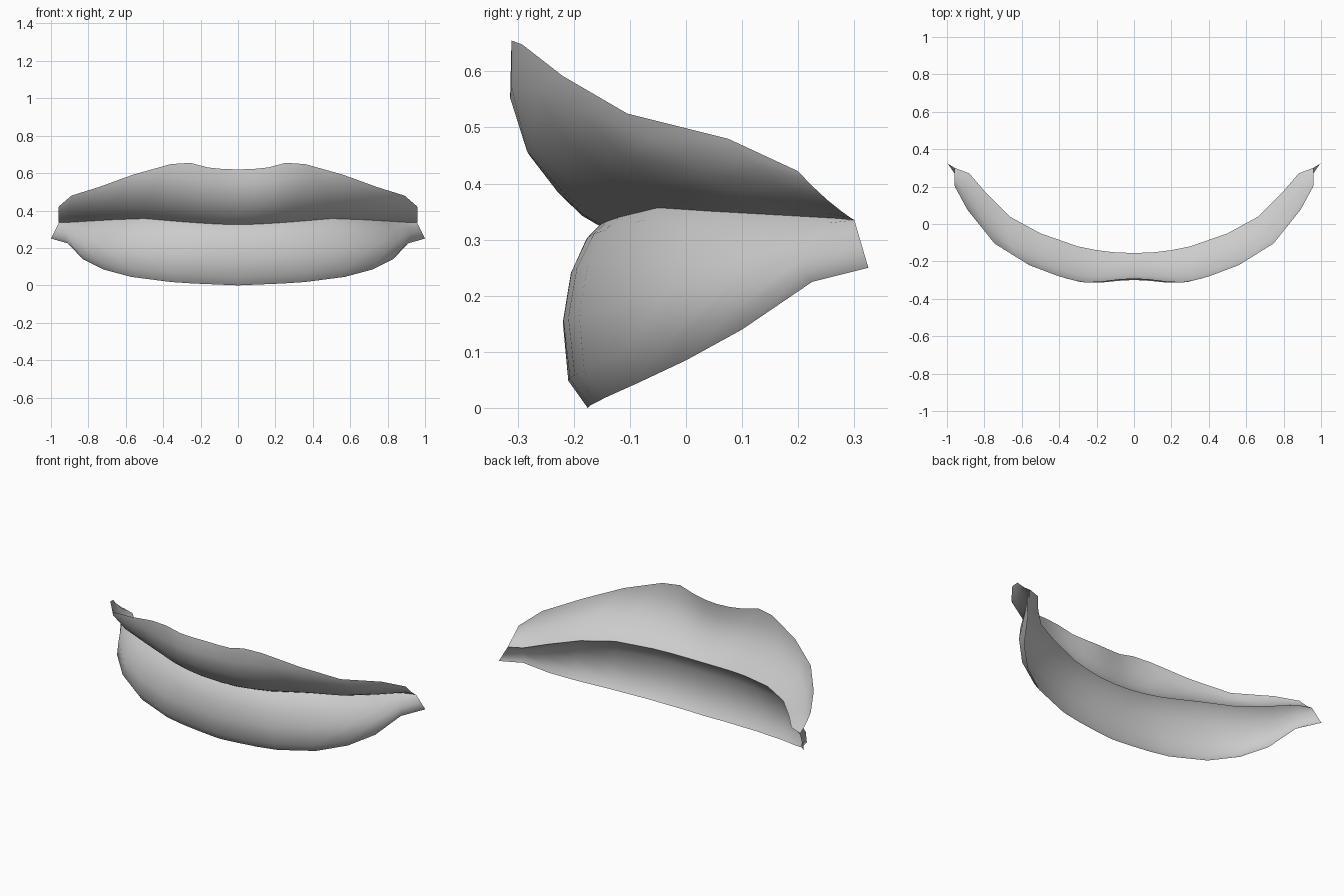
import bpy, bmesh
from mathutils import Vector

if "Cube" in bpy.data.objects:
    bpy.data.objects.remove(bpy.data.objects["Cube"])

# Guide curves of one half, from the middle to the mouth corner
top_edge = [(0, -.29, .62), (.08, -.295, .622), (.16, -.305, .63), (.255, -.311, .655),
            (.36, -.292, .648), (.56, -.22, .592), (.745, -.105, .525), (.89, .075, .48),
            (.958, .2, .422)]
mouth_line = [(0, -.155, .325), (.1, -.152, .327), (.2, -.14, .333), (.3, -.12, .34),
              (.5, -.05, .357), (.665, .04, .351), (.79, .165, .344), (.88, .27, .338),
              (.958, .3, .335)]
bottom_edge = [(0, -.175, 0), (.12, -.17, .005), (.24, -.16, .01), (.36, -.145, .018),
               (.57, -.085, .045), (.72, 0, .085), (.83, .1, .14), (.91, .225, .225),
               (1, .325, .25)]

# Cross-sections: (share of the way from the mouth line, forward bulge)
upper_section = [(.06, .026), (.2, .054), (.42, .075), (.74, .052), (1, 0)]
lower_section = [(.07, .023), (.26, .05), (.53, .06), (.85, .042), (1, 0)]
upper_fullness = [.85, .9, 1, 1, .95, .8, .6, .4, .1]
lower_fullness = [.9, .95, 1, 1, 1, 1, .9, .6, 0]


def outward(i):
    """Horizontal direction facing out of the mouth at column i."""
    if i == 0:
        return Vector((0, -1, 0))
    a = Vector(mouth_line[i - 1])
    b = Vector(mouth_line[min(i + 1, len(mouth_line) - 1)])
    d = b - a
    return Vector((d.y, -d.x, 0)).normalized()


def make_lip(name, edge, section, fullness, flip):
    bm = bmesh.new()
    columns = []
    for i, (m, e) in enumerate(zip(mouth_line, edge)):
        m, e = Vector(m), Vector(e)
        n = outward(i)
        col = [bm.verts.new(m)]
        for t, bulge in section:
            col.append(bm.verts.new(m.lerp(e, t) + n * bulge * fullness[i]))
        columns.append(col)
    for a, b in zip(columns, columns[1:]):
        for j in range(len(a) - 1):
            quad = [a[j], b[j], b[j + 1], a[j + 1]]
            bm.faces.new(quad[::-1] if flip else quad)
    for f in bm.faces:
        f.smooth = True
    mesh = bpy.data.meshes.new(name)
    bm.to_mesh(mesh)
    bm.free()
    obj = bpy.data.objects.new(name, mesh)
    bpy.context.collection.objects.link(obj)
    mirror = obj.modifiers.new("mirror", 'MIRROR')
    mirror.use_clip = True
    return obj


# The two lips meet along the mouth line
make_lip("upper_lip", top_edge, upper_section, upper_fullness, False)
make_lip("lower_lip", bottom_edge, lower_section, lower_fullness, True)
